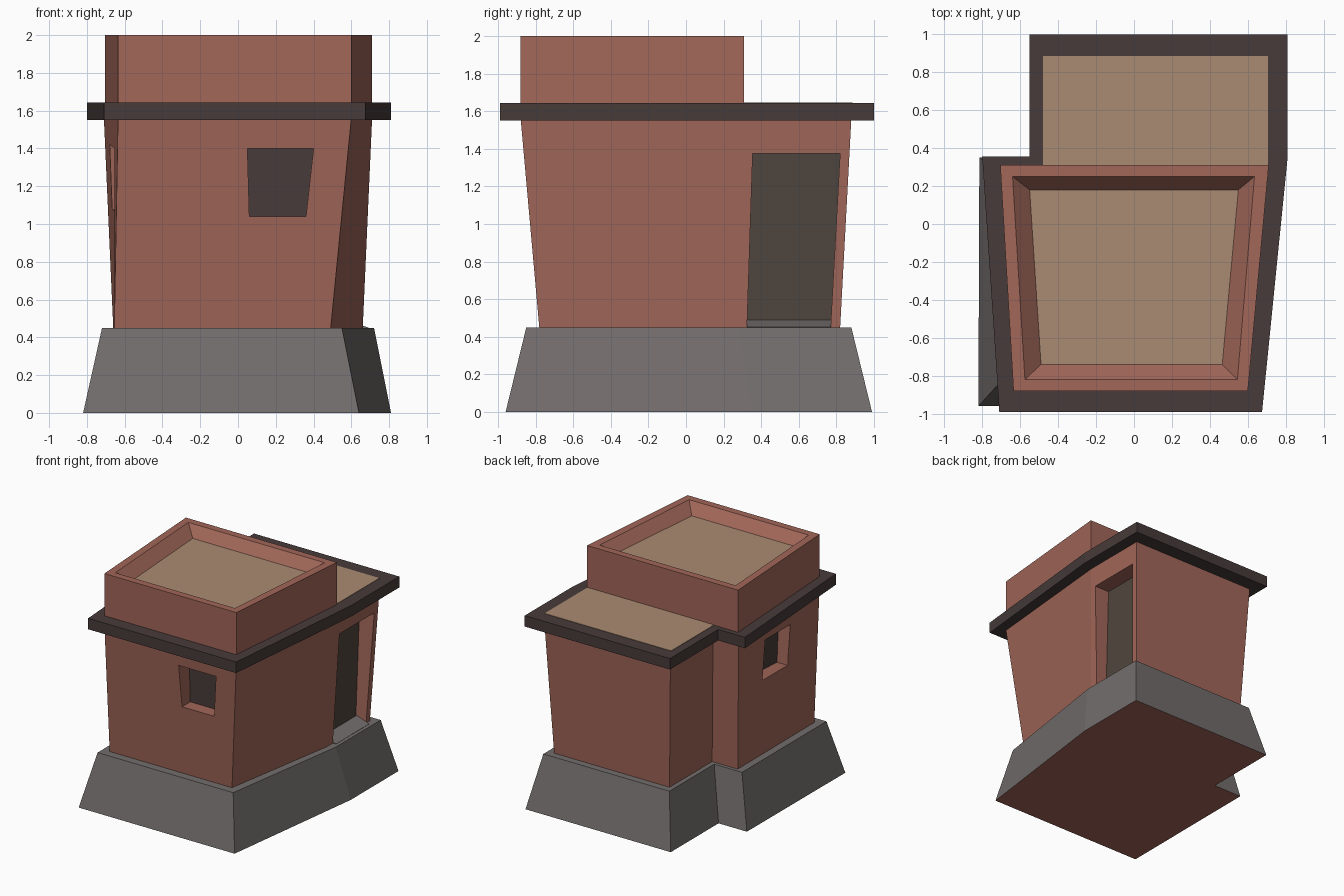
import bpy, bmesh

if "Cube" in bpy.data.objects:
    bpy.data.objects.remove(bpy.data.objects["Cube"])


def material(name, rgb):
    m = bpy.data.materials.new(name)
    m.diffuse_color = (*rgb, 1)
    m.use_nodes = True
    m.node_tree.nodes["Principled BSDF"].inputs["Base Color"].default_value = m.diffuse_color
    return m


CLAY = material("clay", (0.36, 0.135, 0.10))
STONE = material("stone", (0.17, 0.155, 0.15))
DARK = material("dark_trim", (0.062, 0.044, 0.041))
SAND = material("sand_roof", (0.40, 0.26, 0.17))
WOOD = material("dark_wood", (0.078, 0.06, 0.047))


def loft(name, rings, side, bottom=None, top=None):
    """Skin matching 3D rings and cap both ends."""
    bm = bmesh.new()
    vs = [[bm.verts.new(p) for p in r] for r in rings]
    n = len(vs[0])
    for a, b in zip(vs, vs[1:]):
        for i in range(n):
            j = (i + 1) % n
            bm.faces.new((a[i], a[j], b[j], b[i]))
    bm.faces.new(vs[0][::-1]).material_index = 1
    bm.faces.new(vs[-1]).material_index = 2
    bmesh.ops.recalc_face_normals(bm, faces=bm.faces)
    me = bpy.data.meshes.new(name)
    bm.to_mesh(me)
    bm.free()
    for m in (side, bottom or side, top or side):
        me.materials.append(m)
    ob = bpy.data.objects.new(name, me)
    bpy.context.collection.objects.link(ob)
    return ob


def at_z(outline, z):
    return [(x, y, z) for x, y in outline]


def plan(fl, fr, left, right, notch_x, front, notch_y, back):
    """L-shaped floor plan with a tapered front room."""
    return [(fl, front), (fr, front), (right, notch_y), (right, back),
            (notch_x, back), (notch_x, notch_y), (left, notch_y)]


# sloping stone plinth
loft("plinth", [at_z(plan(-0.82, 0.64, -0.815, 0.81, -0.55, -0.96, 0.35, 0.99), 0),
                at_z(plan(-0.72, 0.55, -0.72, 0.72, -0.46, -0.85, 0.28, 0.88), 0.45)],
     STONE, bottom=CLAY)

# flaring clay walls
walls = loft("walls", [at_z(plan(-0.655, 0.49, -0.66, 0.66, -0.42, -0.78, 0.25, 0.82), 0.44),
                       at_z(plan(-0.635, 0.60, -0.71, 0.71, -0.47, -0.88, 0.31, 0.88), 1.56)], CLAY)

# overhanging cornice and lower roof
cornice = plan(-0.71, 0.675, -0.80, 0.81, -0.55, -0.99, 0.355, 1.0)
loft("cornice", [at_z(cornice, 1.55), at_z(cornice, 1.643)], DARK)
low_roof = [(-0.48, 0.25), (0.705, 0.25), (0.705, 0.885), (-0.48, 0.885)]
loft("lower_roof", [at_z(low_roof, 1.60), at_z(low_roof, 1.646)], SAND)

# upper parapet with sunken roof
outer = [(-0.635, -0.88), (0.60, -0.88), (0.71, 0.31), (-0.705, 0.31)]
rim = [(-0.575, -0.82), (0.545, -0.82), (0.635, 0.25), (-0.64, 0.25)]
floor = [(-0.49, -0.74), (0.465, -0.74), (0.55, 0.18), (-0.55, 0.18)]
loft("parapet", [at_z(outer, 1.60), at_z(outer, 2.0), at_z(rim, 2.0), at_z(floor, 1.915)],
     CLAY, top=SAND)


def opening(name, axis, profile, pane, outside, mat):
    """Cut a recess along an axis and set a dark pane at its back."""
    def ring(d):
        return [(d, a, z) if axis == 0 else (a, d, z) for a, z in profile]
    cutter = loft(name + "_cutter", [ring(pane), ring(outside)], CLAY)
    cutter.hide_render = True
    cutter.hide_viewport = True
    cutter.display_type = 'WIRE'
    mod = walls.modifiers.new(name, 'BOOLEAN')
    mod.operation = 'DIFFERENCE'
    mod.solver = 'EXACT'
    mod.object = cutter
    s = 0.004 if outside > pane else -0.004
    loft(name + "_pane", [ring(pane - s), ring(pane + s)], mat)


# door and two windows
opening("door", 0, [(0.325, 0.46), (0.77, 0.46), (0.82, 1.375), (0.355, 1.375)], 0.56, 0.95, WOOD)
opening("front_window", 1, [(0.06, 1.04), (0.36, 1.04), (0.40, 1.40), (0.05, 1.40)], -0.72, -1.1, DARK)
opening("side_window", 0, [(-0.44, 1.06), (-0.07, 1.08), (-0.09, 1.42), (-0.46, 1.40)], -0.54, -0.95, DARK)

# sloping stone door sill
loft("door_sill", [[(0.56, y, 0.44), (0.69, y, 0.44), (0.69, y, 0.452), (0.57, y, 0.49)]
                   for y in (0.325, 0.772)], STONE)
